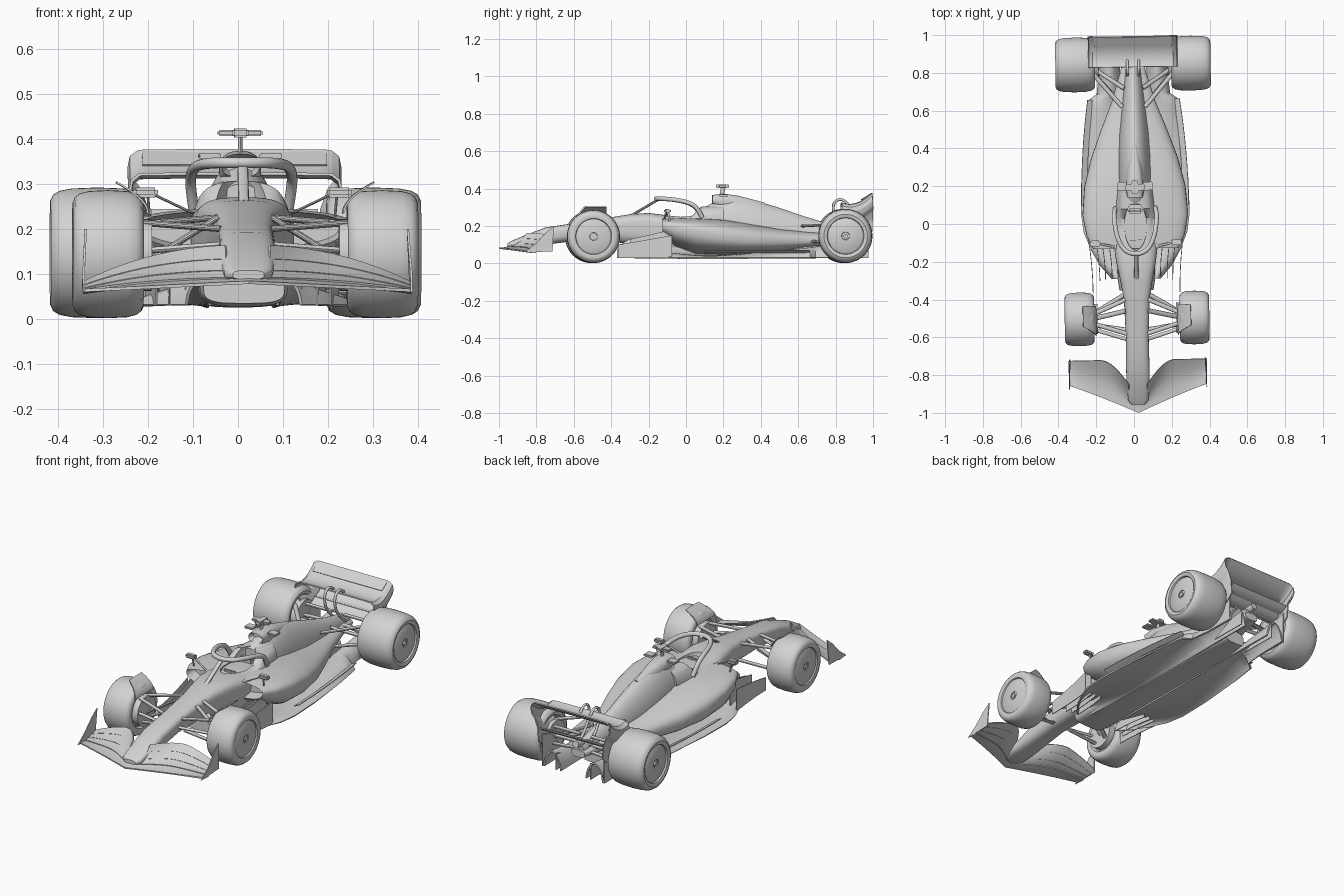
import bpy, bmesh, math
from mathutils import Vector, Matrix

if "Cube" in bpy.data.objects:
    bpy.data.objects.remove(bpy.data.objects["Cube"])

grey = bpy.data.materials.new("light grey")
grey.use_nodes = True
grey.diffuse_color = (0.65, 0.65, 0.65, 1)
grey.node_tree.nodes["Principled BSDF"].inputs["Base Color"].default_value = grey.diffuse_color
parts = []
SIDES = (("left", 1), ("right", -1))


def finish(name, bm):
    bmesh.ops.recalc_face_normals(bm, faces=bm.faces)
    mesh = bpy.data.meshes.new(name)
    bm.to_mesh(mesh)
    bm.free()
    mesh.materials.append(grey)
    ob = bpy.data.objects.new(name, mesh)
    bpy.context.collection.objects.link(ob)
    parts.append(ob)
    return ob


def skin(name, rings, inlet=0):
    """Closed rings joined along their length; inlet hollows the first cap."""
    bm = bmesh.new()
    rows = [[bm.verts.new(p) for p in r] for r in rings]
    n = len(rows[0])
    for a, b in zip(rows, rows[1:]):
        for i in range(n):
            bm.faces.new((a[i], a[(i + 1) % n], b[(i + 1) % n], b[i]))
    front = bm.faces.new(rows[0])
    bm.faces.new(rows[-1])
    if inlet:
        bmesh.ops.recalc_face_normals(bm, faces=bm.faces)
        bmesh.ops.inset_region(bm, faces=[front], thickness=0.01)
        bmesh.ops.translate(bm, verts=front.verts, vec=(0, inlet, 0))
    return finish(name, bm)


def loft(name, sections, power=2.5, inlet=0, n=40):
    """Body sections: y, half width, bottom, widest height, top."""
    def ring(y, w, zb, zm, zt):
        for i in range(n):
            a = math.tau * i / n
            c, s = math.cos(a), math.sin(a)
            x = math.copysign(abs(c) ** (2 / power), c) * w
            h = abs(s) ** (2 / power)
            yield (x, y, zm + h * ((zt - zm) if s > 0 else (zb - zm)))
    return skin(name, [list(ring(*s)) for s in sections], inlet)


def sheet(name, f, nu, nv, thick):
    """Curved panel from a function of u and v in 0..1."""
    bm = bmesh.new()
    g = [[bm.verts.new(f(i / nu, j / nv)) for j in range(nv + 1)] for i in range(nu + 1)]
    for i in range(nu):
        for j in range(nv):
            bm.faces.new((g[i][j], g[i + 1][j], g[i + 1][j + 1], g[i][j + 1]))
    bmesh.ops.recalc_face_normals(bm, faces=bm.faces)
    bmesh.ops.solidify(bm, geom=bm.faces[:], thickness=thick)
    return finish(name, bm)


def plate(name, pts, offset):
    off = Vector(offset)
    return skin(name, [[Vector(p) for p in pts], [Vector(p) + off for p in pts]])


def rod(name, a, b, wide, thin, n=12):
    """Streamlined bar, wide along the car and thin across."""
    a, b = Vector(a), Vector(b)
    d = (b - a).normalized()
    side = Vector((0, 1, 0)) if abs(d.y) < 0.9 else Vector((1, 0, 0))
    p = (side - d * side.dot(d)).normalized()
    q = d.cross(p)
    ang = [math.tau * i / n for i in range(n)]
    return skin(name, [[c + p * wide * math.cos(t) + q * thin * math.sin(t) for t in ang] for c in (a, b)])


def box(name, centre, size, bevel=0.004):
    bm = bmesh.new()
    bmesh.ops.create_cube(bm, size=1, matrix=Matrix.Translation(centre) @ Matrix.Diagonal((*size, 1)))
    bmesh.ops.bevel(bm, geom=bm.edges[:], offset=bevel, segments=2, affect='EDGES')
    return finish(name, bm)


def pipe(name, pts, radius):
    cu = bpy.data.curves.new(name, 'CURVE')
    cu.dimensions, cu.bevel_depth, cu.use_fill_caps = '3D', radius, True
    sp = cu.splines.new('NURBS')
    sp.points.add(len(pts) - 1)
    for p, co in zip(sp.points, pts):
        p.co = (*co, 1)
    sp.use_endpoint_u, sp.order_u = True, 3
    tmp = bpy.data.objects.new(name + "_path", cu)
    bpy.context.collection.objects.link(tmp)
    bpy.context.view_layer.update()
    bm = bmesh.new()
    bm.from_mesh(tmp.evaluated_get(bpy.context.evaluated_depsgraph_get()).to_mesh())
    bpy.data.objects.remove(tmp)
    return finish(name, bm)


def lerp(pts, t):
    k = min(int(t * (len(pts) - 1)), len(pts) - 2)
    return Vector(pts[k]).lerp(Vector(pts[k + 1]), t * (len(pts) - 1) - k)


# Nose and survival cell, with the cockpit cut out
cell = loft("nose_and_chassis", [
    (-.955, .035, .088, .098, .108), (-.935, .053, .085, .10, .12), (-.85, .061, .09, .12, .155),
    (-.75, .062, .10, .15, .193), (-.6, .06, .12, .18, .215), (-.4, .068, .12, .20, .247),
    (-.3, .085, .10, .21, .263), (-.2, .105, .06, .21, .27), (-.12, .115, .04, .2, .26),
    (-.03, .115, .04, .2, .252), (.03, .115, .04, .2, .256), (.08, .105, .04, .2, .305), (.2, .09, .04, .20, .31)], 3)
bm = bmesh.new()
bmesh.ops.create_uvsphere(bm, u_segments=32, v_segments=16, radius=1,
                          matrix=Matrix.Translation((0, -.01, .27)) @ Matrix.Diagonal((.06, .13, .13, 1)))
cutter = finish("cockpit_cutter", bm)
parts.remove(cutter)
cut = cell.modifiers.new("cockpit", 'BOOLEAN')
cut.operation, cut.object = 'DIFFERENCE', cutter
bpy.context.view_layer.objects.active = cell
bpy.ops.object.modifier_apply(modifier=cut.name)
bpy.data.objects.remove(cutter)
loft("keel", [(-.35, .09, .035, .07, .1), (-.3, .098, .028, .08, .14), (.1, .1, .026, .08, .15),
              (.6, .09, .026, .06, .1), (.8, .06, .03, .06, .1)], 3.5)
box("steering_wheel", (0, -.08, .235), (.07, .012, .04))
box("seat_back", (0, .07, .22), (.08, .03, .1), .01)

# Sidepods and engine cover
loft("sidepods", [
    (-.13, .225, .15, .205, .24), (-.06, .26, .09, .195, .245), (.05, .28, .05, .18, .243),
    (.2, .268, .045, .15, .235), (.35, .23, .05, .13, .21), (.5, .175, .06, .125, .185),
    (.65, .115, .085, .12, .17), (.8, .07, .1, .13, .16), (.93, .04, .11, .13, .15)], 2.6, .06)
loft("engine_cover", [
    (.10, .075, .15, .22, .30), (.16, .08, .12, .21, .335), (.25, .085, .10, .20, .355),
    (.35, .085, .08, .18, .34), (.48, .078, .07, .16, .304), (.62, .062, .08, .15, .256),
    (.76, .047, .1, .14, .213), (.92, .03, .11, .14, .18)], 1.8)
loft("air_intake", [
    (.14, .042, .315, .34, .366), (.2, .046, .29, .33, .373), (.28, .042, .27, .31, .362),
    (.42, .015, .26, .29, .325)], 2.5, .03)
rod("camera_post", (0, .19, .36), (0, .20, .41), .012, .005)
box("camera_pod", (0, .195, .413), (.1, .035, .014))
box("camera_housing", (0, .195, .413), (.035, .07, .02))

# Halo
hoop = [(.105, .085, .245), (.114, .06, .3), (.111, .01, .327), (.10, -.065, .342), (.065, -.14, .347)]
pipe("halo_hoop", hoop + [(0, -.165, .347)] + [(-x, y, z) for x, y, z in reversed(hoop)], .012)
rod("halo_strut", (0, -.29, .258), (0, -.145, .344), .007, .012)

# Floor tunnels rising into the diffuser, with fences and edge wings
outline = [(.13, -.29), (.19, -.22), (.235, -.14), (.275, -.04), (.288, .06), (.283, .25), (.262, .5),
           (.237, .66), (.195, .69), (.182, .8), (.18, .88), (.178, .97)]


def tunnel(u, v, s):
    x, y = lerp(outline, v)
    rise = .05 * abs((.1 - y) / .4) ** 1.5 if y < .1 else .085 * ((y - .1) / .87) ** 1.5
    return (s * (.07 + (x - .07) * u), y, .032 + (.01 + rise) * math.sin(math.pi * u) ** .6)


for tag, s in SIDES:
    sheet(f"{tag}_floor_tunnel", lambda u, v: tunnel(u, v, s), 16, 33, .008)
    for k, (x, start, low, high) in enumerate(((.13, -.28, .03, .1), (.165, -.29, .03, .12),
                                               (.195, -.3, .03, .13), (.232, -.365, .03, .1))):
        sheet(f"{tag}_floor_fence_{k + 1}", lambda u, v: (
            s * (x + .02 * u * u), start + (-.08 - start) * u, low + v * (high - low + .05 * u)), 8, 2, .004)
    sheet(f"{tag}_floor_edge_wing", lambda u, v: (
        s * (.255 + .03 * v - .04 * u * u), .1 + .56 * u, .055 + .014 * v), 8, 2, .004)
    for k, (x, top) in enumerate(((.1, .12), (.18, .2))):
        plate(f"{tag}_diffuser_fence_{k + 1}",
              [(s * x, .76, .03), (s * x, .972, .03), (s * x, .972, top), (s * x, .9, top - .02)], (s * .004, 0, 0))


# Front wing
def wing_point(x, t, lift=0):
    a = abs(x) / .365
    lead = Vector((x, -1.0 + .15 * a + .015 * a * (1 - a), .085 - .018 * a))
    end = min(1, max(0, (a - .1) / .45))
    trail = Vector((x, -.87 + .15 * math.sin(end * math.pi / 2), .157 - .082 * a ** 2.2))
    p = lead.lerp(trail, t)
    p.z += lift - .022 * math.sin(math.pi * t) * (1 - .6 * a)
    return p


sheet("front_wing_main_plane", lambda u, v: wing_point(.73 * (u - .5), .33 * v), 40, 5, .007)
for tag, s in SIDES:
    for k, (a, b) in enumerate(((.31, .56), (.54, .79), (.77, 1))):
        sheet(f"{tag}_front_flap_{k + 1}", lambda u, v: wing_point(
            s * (.05 + .315 * u), a + (b - a) * v, .004 + .002 * k), 24, 4, .005)
    plate(f"{tag}_front_endplate", [(s * .366, -.87, .06), (s * .366, -.72, .065), (s * .36, -.712, .2),
                                    (s * .362, -.755, .165), (s * .366, -.81, .105)], (-s * .005, 0, 0))

# Rear wing rolling down into its endplates, beam wing and pylons
half = [(.185, -.2), (.19, -.13), (.206, -.085), (.224, -.062), (.231, -.035), (.227, -.014), (.212, -.002), (.1, 0)]
span = half + [(-x, z) for x, z in reversed(half)]


def rear_wing(u, v):
    x, dz = lerp(span, u)
    return (x, .83 + .165 * v, .32 - .06 * v + .113 * v * v + dz)


sheet("rear_wing", rear_wing, 60, 10, .006)
sheet("rear_flap", lambda u, v: (.41 * (u - .5), .94 + .055 * v, .34 + .034 * v), 8, 3, .003)
for k in range(2):
    sheet(f"beam_wing_{k + 1}", lambda u, v: (
        .37 * (u - .5), .88 + .05 * k + .06 * v, .185 + .025 * k + .03 * v * v), 16, 4, .005)
for tag, s in SIDES:
    pipe(f"{tag}_wing_pylon", [(s * .03, .88, .16), (s * .03, .8, .22), (s * .03, .78, .325),
                               (s * .03, .84, .352), (s * .03, .87, .31)], .007)
rod("exhaust", (0, .85, .165), (0, .95, .185), .018, .018, 20)

# Wheels
tread = [(-.38, .2), (-.40, .62), (-.48, .68), (-.5, .8), (-.47, .89), (-.4, .95), (-.27, .985), (0, 1),
         (.27, .985), (.4, .95), (.47, .89), (.5, .8), (.48, .68), (.44, .66), (.46, .62), (.47, .15), (.44, .14), (.44, .05)]
for place, y, r, inner, outer in (("front", -.5, .142, .226, .383), ("rear", .847, .145, .202, .411)):
    for tag, s in SIDES:
        mid, w = (inner + outer) / 2, outer - inner
        skin(f"{place}_{tag}_wheel", [[(s * (mid + f * w), y + r * q * math.cos(t), .002 + r + r * q * math.sin(t))
             for t in (math.tau * i / 56 for i in range(56))] for f, q in tread])
        rod(f"{place}_{tag}_wheel_nut", (s * (mid + .4 * w), y, r), (s * (mid + .48 * w), y, r), .012, .012)
        rod(f"{place}_{tag}_brake_drum", (s * (inner - .018), y, r), (s * mid, y, r), .08, .08, 32)

# Suspension arms: chassis x, y, z to hub y, z, then width
front_arms = ((.055, -.58, .2, -.52, .215, .012), (.06, -.4, .225, -.48, .21, .012), (.055, -.56, .13, -.53, .09, .012),
              (.06, -.37, .15, -.48, .09, .012), (.06, -.46, .225, -.5, .11, .013), (.055, -.61, .165, -.55, .15, .01))
rear_arms = ((.06, .62, .2, .82, .21, .012), (.035, .86, .2, .86, .2, .012), (.07, .64, .12, .82, .11, .012),
             (.035, .88, .13, .87, .11, .012), (.05, .72, .19, .84, .12, .012), (.035, .85, .15, .845, .145, .015))
for tag, s in SIDES:
    for place, arms, hub in (("front", front_arms, .245), ("rear", rear_arms, .23)):
        for k, (x, y, z, hy, hz, w) in enumerate(arms):
            rod(f"{place}_{tag}_arm_{k + 1}", (s * x, y, z), (s * hub, hy, hz), w, .007)
    # Winglets over the front tyres, mirrors and intake fins
    sheet(f"{tag}_wheel_winglet", lambda u, v: (
        s * (.215 + .07 * v ** 1.5), -.59 + .05 * v + (.16 - .05 * v) * u, .235 + .07 * v ** .8), 4, 8, .004)
    box(f"{tag}_mirror", (s * .215, -.1, .281), (.055, .03, .022), .006)
    rod(f"{tag}_mirror_stalk", (s * .11, -.12, .235), (s * .2, -.1, .278), .006, .003)
    rod(f"{tag}_mirror_post", (s * .205, -.09, .22), (s * .21, -.1, .278), .006, .003)
    box(f"{tag}_intake_fin", (s * .068, .2, .362), (.05, .045, .012), .003)

# Slight yaw of the whole car, then smooth shading with sharp edges
yaw = Matrix.Translation((.008, 0, 0)) @ Matrix.Rotation(.016, 4, 'Z')
for ob in parts:
    ob.data.transform(yaw)
    ob.select_set(True)
bpy.context.view_layer.objects.active = cell
bpy.ops.object.shade_smooth_by_angle(angle=math.radians(35))
